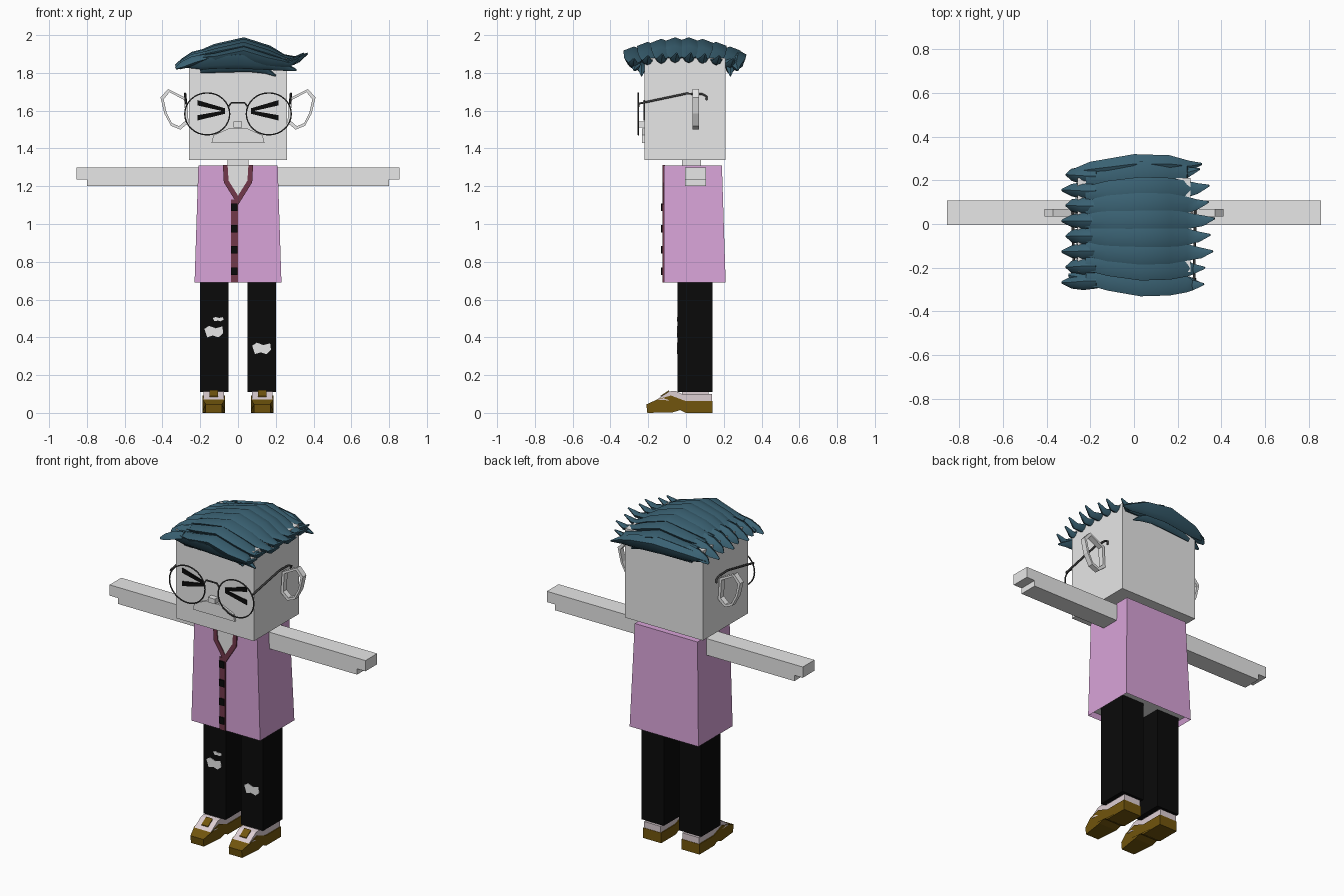
import bpy, bmesh, math
from mathutils import Vector

cube = bpy.data.objects.get("Cube")
if cube:
    bpy.data.objects.remove(cube, do_unlink=True)


def material(name, r, g, b):
    m = bpy.data.materials.new(name)
    m.use_nodes = True
    m.diffuse_color = (r, g, b, 1)
    bsdf = next(n for n in m.node_tree.nodes if n.type == 'BSDF_PRINCIPLED')
    bsdf.inputs["Base Color"].default_value = (r, g, b, 1)
    return m


SKIN = material("pale skin", 0.8, 0.8, 0.8)
PINK = material("pink shirt", 0.69, 0.37, 0.69)
MAROON = material("maroon trim", 0.17, 0.04, 0.07)
BLACK = material("black", 0.003, 0.003, 0.003)
TEAL = material("teal hair", 0.042, 0.12, 0.17)
BROWN = material("brown shoe", 0.17, 0.093, 0.004)
CREAM = material("shoe white", 0.72, 0.62, 0.65)
WIRE = material("dark wire", 0.05, 0.05, 0.05)


def finish(name, bm, *mats, smooth=False):
    bmesh.ops.recalc_face_normals(bm, faces=bm.faces)
    me = bpy.data.meshes.new(name)
    bm.to_mesh(me)
    bm.free()
    ob = bpy.data.objects.new(name, me)
    bpy.context.collection.objects.link(ob)
    for m in mats:
        me.materials.append(m)
    if smooth:
        bpy.ops.object.select_all(action='DESELECT')
        ob.select_set(True)
        bpy.context.view_layer.objects.active = ob
        bpy.ops.object.shade_smooth_by_angle(angle=math.radians(40))
    return ob


def loft(bm, rings, closed=False):
    """Join rings of points with quads, capping the ends."""
    rows = [[bm.verts.new(p) for p in r] for r in rings]
    n = len(rows[0])
    pairs = list(zip(rows, rows[1:])) + ([(rows[-1], rows[0])] if closed else [])
    for a, b in pairs:
        for i in range(n):
            j = (i + 1) % n
            bm.faces.new((a[i], a[j], b[j], b[i]))
    if not closed:
        bm.faces.new(rows[0])
        bm.faces.new(rows[-1])


def plate(name, pts, y0, y1, mat):
    """Outline in x and z, thickened along y."""
    bm = bmesh.new()
    loft(bm, [[(x, y, z) for x, z in pts] for y in (y0, y1)])
    return finish(name, bm, mat)


def side_prism(name, pts, x0, x1, mat):
    """Outline in y and z, thickened along x."""
    bm = bmesh.new()
    loft(bm, [[(x, y, z) for y, z in pts] for x in (x0, x1)])
    return finish(name, bm, mat)


def box(name, x0, x1, y0, y1, z0, z1, mat):
    return plate(name, [(x0, z0), (x1, z0), (x1, z1), (x0, z1)], y0, y1, mat)


def wire(name, pts, radius, cyclic=False):
    cu = bpy.data.curves.new(name, 'CURVE')
    cu.dimensions = '3D'
    cu.bevel_depth = radius
    cu.bevel_resolution = 1
    sp = cu.splines.new('POLY')
    sp.points.add(len(pts) - 1)
    for p, co in zip(sp.points, pts):
        p.co = (*co, 1)
    sp.use_cyclic_u = cyclic
    cu.materials.append(WIRE)
    ob = bpy.data.objects.new(name, cu)
    bpy.context.collection.objects.link(ob)


# Head, neck, muzzle and nose
box("head", -0.26, 0.26, -0.22, 0.21, 1.34, 1.88, SKIN)
box("neck", -0.055, 0.055, -0.02, 0.08, 1.25, 1.35, SKIN)
plate("muzzle", [(-0.14, 1.43), (0.14, 1.43), (0.13, 1.47), (0.05, 1.505),
                 (-0.05, 1.505), (-0.13, 1.47)], -0.232, -0.21, SKIN)
box("nose", -0.025, 0.022, -0.252, -0.21, 1.512, 1.542, SKIN)

# Shirt: tapered block with a recessed underside
bm = bmesh.new()
loft(bm, [[(-w, -0.117, z), (w, -0.117, z), (w, back, z), (-w, back, z)]
          for w, back, z in ((0.23, 0.21, 0.69), (0.21, 0.19, 1.31))])
bm.normal_update()
under = min(bm.faces, key=lambda f: f.calc_center_median().z)
bmesh.ops.inset_region(bm, faces=[under], thickness=0.015)
for v in under.verts:
    v.co.z += 0.03
under.material_index = 1
finish("shirt", bm, PINK, SKIN)

# Neckline, collar strips, button band and buttons
plate("open_neckline", [(-0.07, 1.311), (0.07, 1.311), (0.06, 1.22), (0, 1.13), (-0.06, 1.22)],
      -0.12, -0.112, SKIN)
for s, side in ((1, "left"), (-1, "right")):
    plate(side + "_collar", [(s * x, z) for x, z in
          ((0.08, 1.312), (0.055, 1.312), (0.05, 1.23), (0, 1.15), (0, 1.1), (0.075, 1.22))],
          -0.125, -0.112, MAROON)
box("button_band", -0.038, 0.0, -0.124, -0.112, 0.69, 1.13, MAROON)
for i in range(4):
    z = 0.75 + i * 0.113
    box("button_%d" % (i + 1), -0.036, -0.002, -0.132, -0.12, z - 0.02, z + 0.02, BLACK)

for s, side in ((1, "left"), (-1, "right")):
    # Arm with a stepped hand end
    plate(side + "_arm", [(s * x, z) for x, z in
          ((0.19, 1.2), (0.8, 1.2), (0.8, 1.235), (0.856, 1.235), (0.856, 1.3), (0.19, 1.3))],
          -0.005, 0.107, SKIN)

    # Trouser leg
    x0, x1 = sorted((s * 0.05, s * 0.2))
    box(side + "_trouser_leg", x0, x1, -0.045, 0.14, 0.11, 0.73, BLACK)

    # Shoe: sole, upper, lace patch and ankle
    sx = s * 0.128
    sole = side_prism(side + "_shoe_sole", [
        (-0.205, 0.0), (-0.07, 0.003), (-0.03, 0.015), (0.0, 0.0), (0.14, 0.0), (0.14, 0.062),
        (0.0, 0.062), (-0.08, 0.092), (-0.15, 0.072), (-0.21, 0.045)], sx - 0.06, sx + 0.06, BROWN)
    for v in sole.data.vertices:
        if v.co.y < -0.19:
            v.co.x = sx + (v.co.x - sx) * 0.72
    side_prism(side + "_shoe_upper", [
        (-0.155, 0.07), (-0.09, 0.113), (-0.06, 0.117), (-0.02, 0.1), (0.138, 0.1),
        (0.138, 0.06), (0.0, 0.06)], sx - 0.055, sx + 0.055, CREAM)
    side_prism(side + "_lace_patch", [
        (-0.135, 0.085), (-0.135, 0.09), (-0.09, 0.12), (-0.09, 0.112)],
        sx - 0.022, sx + 0.022, BROWN)
    box(side + "_ankle", sx - 0.045, sx + 0.045, -0.02, 0.12, 0.08, 0.115, CREAM)

    # Ear: open ring lofted around its outline
    outline = [(0.37, 1.715), (0.41, 1.67), (0.39, 1.585), (0.355, 1.52),
               (0.305, 1.5), (0.262, 1.535), (0.27, 1.665)]
    cx, cz = 0.335, 1.61
    rings = []
    for x, z in outline:
        ix, iz = cx + (x - cx) * 0.78, cz + (z - cz) * 0.84
        rings.append([(s * x, 0.035, z), (s * x, 0.068, z),
                      (s * ix, 0.068, iz), (s * ix, 0.035, iz)])
    bm = bmesh.new()
    loft(bm, rings, closed=True)
    finish(side + "_ear", bm, SKIN)

    # Squeezed-shut eye made of two wedges
    for part, z_out, z_in in (("upper", 1.642, 1.604), ("lower", 1.562, 1.592)):
        plate("%s_eye_%s" % (side, part), [(s * 0.215, z_out - 0.014), (s * 0.215, z_out + 0.014),
              (s * 0.07, z_in + 0.009), (s * 0.07, z_in - 0.009)], -0.226, -0.218, BLACK)

    # Glasses: rim and temple
    wire(side + "_glasses_rim", [(s * 0.163 + 0.119 * math.cos(a), -0.252, 1.583 + 0.111 * math.sin(a))
         for a in (math.tau * k / 32 for k in range(32))], 0.004, True)
    wire(side + "_glasses_temple", [(s * 0.275, -0.252, 1.637), (s * 0.28, 0.0, 1.69),
         (s * 0.28, 0.085, 1.688), (s * 0.28, 0.11, 1.675), (s * 0.28, 0.107, 1.655)], 0.006)
wire("glasses_bridge", [(-0.052, -0.252, 1.62), (-0.035, -0.252, 1.642), (0.035, -0.252, 1.642),
     (0.052, -0.252, 1.62)], 0.005)


# Ragged knee holes in the trousers
def rip(name, cx, cz, w, h):
    shape = [(-1, 0.4), (-0.5, 0.9), (0.2, 0.5), (0.9, 0.8), (1, -0.3),
             (0.5, -1), (-0.1, -0.7), (-0.7, -1)]
    plate(name, [(cx + x * w, cz + z * h) for x, z in shape], -0.048, -0.042, SKIN)


rip("right_knee_hole", -0.128, 0.432, 0.05, 0.032)
rip("right_small_hole", -0.105, 0.497, 0.028, 0.012)
rip("left_knee_hole", 0.125, 0.343, 0.05, 0.032)


# Hair: tapered locks swept along a path of (x, y, z, half width, half height)
def lock(name, path):
    section = [(1, -0.35), (0.6, 0.6), (0, 1), (-0.6, 0.6), (-1, -0.35), (0, -0.8)]
    pts = [Vector(p[:3]) for p in path]
    rings = []
    for i, p in enumerate(pts):
        t = (pts[min(i + 1, len(pts) - 1)] - pts[max(i - 1, 0)]).normalized()
        across = Vector((0, 1, 0))
        up = t.cross(across).normalized() * -1
        w, h = path[i][3:]
        rings.append([p + across * (a * w) + up * (b * h) for a, b in section])
    bm = bmesh.new()
    loft(bm, rings)
    finish(name, bm, TEAL, smooth=True)


for i in range(8):
    u = (i - 3.5) / 3.5
    y = -0.02 + u * 0.235
    drop = 0.05 * u * u
    reach = 0.37 - 0.05 * u * u - 0.02 * (i % 2)
    # Long lock swept over the crown, flicking up at its end
    lock("top_lock_%d" % (i + 1), [
        (-0.22, y * 0.97, 1.895 - drop * 0.4, 0.03, 0.02),
        (-0.12, y, 1.925 - drop, 0.05, 0.037),
        (0.03, y * 1.08, 1.952 - drop, 0.056, 0.047),
        (0.16, y * 1.08, 1.915 - drop, 0.052, 0.04),
        (0.24, y * 1.08, 1.878 - drop * 0.5, 0.038, 0.027),
        (reach - 0.05, y * 1.1, 1.872 - drop * 0.5, 0.024, 0.018),
        (reach, y * 1.12 + 0.01, 1.905 - drop * 0.6, 0.005, 0.005)])
    # Short drooping tuft on the parting side
    lock("side_tuft_%d" % (i + 1), [
        (-0.17, y * 1.02, 1.91 - drop * 0.6, 0.035, 0.02),
        (-0.235, y * 1.03, 1.888 - drop * 0.5, 0.04, 0.026),
        (-0.29, y * 1.05, 1.855 - drop * 0.3, 0.028, 0.022),
        (-0.33 + 0.02 * (i % 2), y * 1.05, 1.838 - drop * 0.3, 0.007, 0.007)])

# Outer fringe locks along the front and back
for s, side in ((-1, "front"), (1, "back")):
    lock(side + "_fringe", [
        (-0.3, s * 0.235, 1.84, 0.008, 0.01), (-0.2, s * 0.25, 1.858, 0.035, 0.04),
        (0.0, s * 0.275, 1.878, 0.045, 0.055), (0.16, s * 0.275, 1.86, 0.04, 0.045),
        (0.25, s * 0.265, 1.835, 0.025, 0.025), (0.31, s * 0.275, 1.815, 0.005, 0.005)])
    lock(side + "_low_fringe", [
        (-0.2, s * 0.225, 1.81, 0.012, 0.012), (-0.08, s * 0.235, 1.83, 0.03, 0.028),
        (0.06, s * 0.24, 1.835, 0.03, 0.03), (0.15, s * 0.235, 1.815, 0.02, 0.02),
        (0.2, s * 0.235, 1.785, 0.005, 0.005)])
